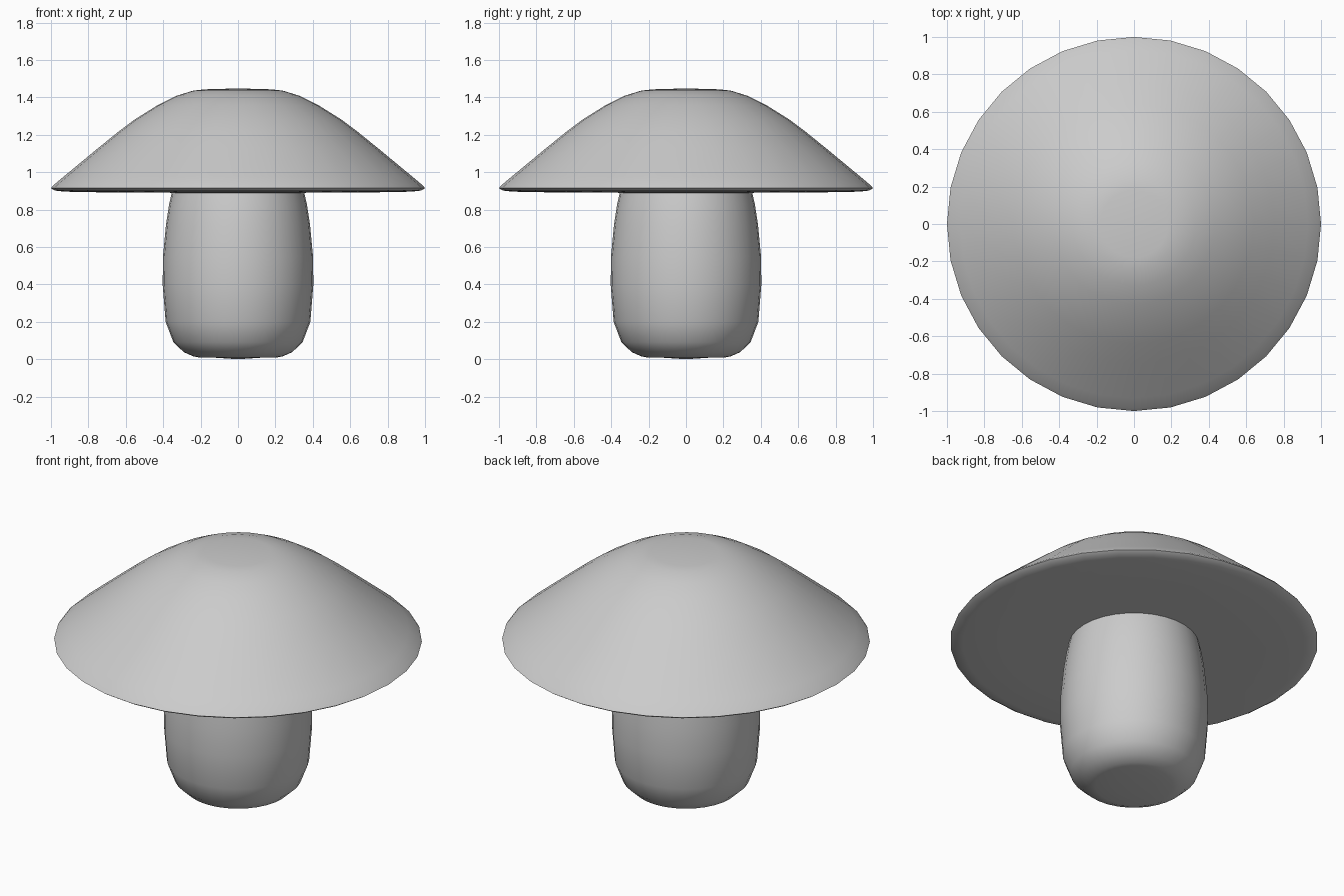
import bpy, bmesh, math

if "Cube" in bpy.data.objects:
    bpy.data.objects.remove(bpy.data.objects["Cube"])

SIDES = 32


def lathe(name, profile, angle):
    """Revolve an (r, z) profile, listed bottom to top, around the z axis."""
    bm = bmesh.new()
    rings = []
    for r, z in profile:
        if r == 0:
            rings.append([bm.verts.new((0, 0, z))] * SIDES)
        else:
            rings.append([bm.verts.new((r * math.cos(2 * math.pi * i / SIDES),
                                        r * math.sin(2 * math.pi * i / SIDES), z))
                          for i in range(SIDES)])
    for low, high in zip(rings, rings[1:]):
        for i in range(SIDES):
            j = (i + 1) % SIDES
            corners = list(dict.fromkeys((low[i], low[j], high[j], high[i])))
            bm.faces.new(corners)
    bmesh.ops.recalc_face_normals(bm, faces=bm.faces)
    mesh = bpy.data.meshes.new(name)
    bm.to_mesh(mesh)
    bm.free()
    obj = bpy.data.objects.new(name, mesh)
    bpy.context.collection.objects.link(obj)
    bpy.ops.object.select_all(action='DESELECT')
    obj.select_set(True)
    bpy.context.view_layer.objects.active = obj
    bpy.ops.object.shade_smooth_by_angle(angle=math.radians(angle))
    return obj


# Rounded, slightly bulging stem
lathe("stem", [(0, 0.0), (0.12, 0.008), (0.21, 0.01), (0.24, 0.016), (0.29, 0.038),
               (0.345, 0.09), (0.387, 0.2), (0.403, 0.4), (0.401, 0.55),
               (0.385, 0.72), (0.368, 0.83), (0.353, 0.895)], 60)

# Wide cap with a flat underside, thin rim and domed top
lathe("cap", [(0, 0.89), (0.35, 0.89), (0.72, 0.892), (0.93, 0.896), (0.98, 0.902),
              (1.0, 0.915), (0.985, 0.932), (0.93, 0.978), (0.75, 1.127),
              (0.64, 1.216), (0.555, 1.28), (0.43, 1.358), (0.33, 1.408),
              (0.24, 1.436), (0.18, 1.443), (0, 1.448)], 60)
